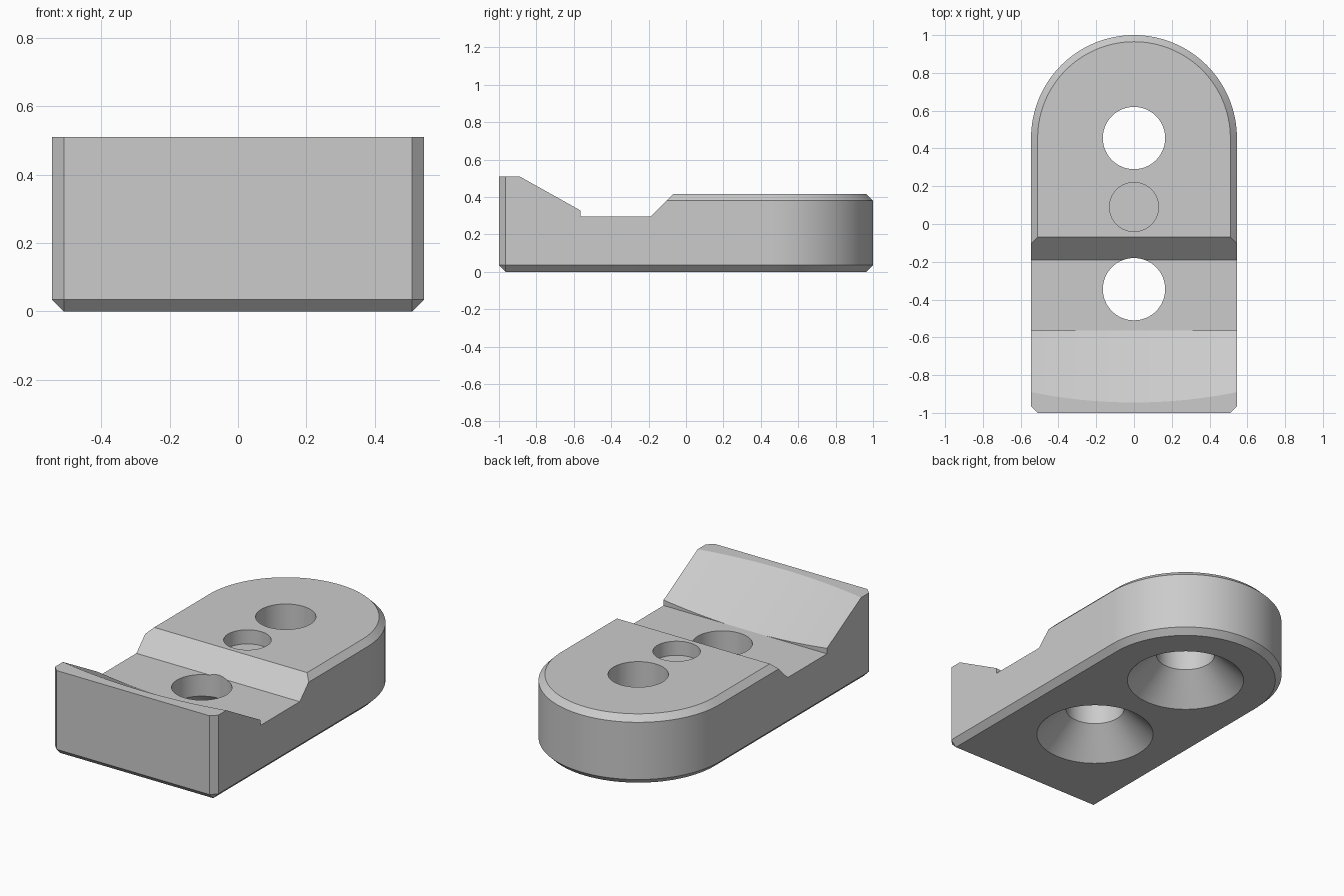
import bpy
import bmesh
from math import sin, cos, pi, sqrt

if "Cube" in bpy.data.objects:
    bpy.data.objects.remove(bpy.data.objects["Cube"], do_unlink=True)

HALF, CH = 0.545, 0.035          # half width, chamfer
ARC_Y = 1 - HALF                 # centre of the rounded end
FLOOR, DECK, LIP = 0.295, 0.415, 0.51
STEP_Y = -0.565
SEGS = 64

grey = bpy.data.materials.new("plain grey")
grey.use_nodes = True
grey.diffuse_color = (0.6, 0.6, 0.6, 1)
grey.node_tree.nodes["Principled BSDF"].inputs["Base Color"].default_value = (0.6, 0.6, 0.6, 1)


def make_object(name, bm):
    bmesh.ops.remove_doubles(bm, verts=bm.verts, dist=1e-5)
    bmesh.ops.recalc_face_normals(bm, faces=bm.faces)
    mesh = bpy.data.meshes.new(name)
    bm.to_mesh(mesh)
    bm.free()
    mesh.materials.append(grey)
    obj = bpy.data.objects.new(name, mesh)
    bpy.context.collection.objects.link(obj)
    return obj


def loft(name, rings):
    """Closed solid through rings of equal length."""
    bm = bmesh.new()
    loops = [[bm.verts.new(p) for p in ring] for ring in rings]
    n = len(loops[0])
    for a, b in zip(loops, loops[1:]):
        for i in range(n):
            j = (i + 1) % n
            bm.faces.new((a[i], a[j], b[j], b[i]))
    bm.faces.new(loops[0][::-1])
    bm.faces.new(loops[-1])
    return make_object(name, bm)


def turned(name, y, profile):
    """Solid of revolution about a vertical axis; profile is (radius, z)."""
    return loft(name, [[(r * cos(2 * pi * i / SEGS), y + r * sin(2 * pi * i / SEGS), z)
                        for i in range(SEGS)] for r, z in profile])


def outline(d, square_front=False):
    """Footprint inset by d: chamfered front corners, round back."""
    w = HALF - d
    if square_front:
        side = [(w, -1 + d), (w, -1 + d)]
    else:
        side = [(HALF - CH, -1), (HALF, -1 + CH)]
    side += [(w, -0.4), (w, -0.3)]
    arc = [(w * cos(pi * i / SEGS), ARC_Y + w * sin(pi * i / SEGS)) for i in range(SEGS + 1)]
    return side + arc + [(-x, y) for x, y in reversed(side)]


# Body: chamfered underside, tall lip at the front, chamfered deck at the back
outer, inner = outline(0), outline(CH)
n = len(outer)
back = range(3, n - 3)
rings = [
    [(x, y, 0) for x, y in outline(CH, True)],
    [(x, y, CH) for x, y in outer],
    [(x, y, DECK - CH if i in back else LIP) for i, (x, y) in enumerate(outer)],
    [(*inner[i], DECK) if i in back else (*outer[i], LIP) for i in range(n)],
]
bm = bmesh.new()
loops = [[bm.verts.new(p) for p in ring] for ring in rings]
front_ids = {0, 1, 2, n - 3, n - 2, n - 1}
for k, (a, b) in enumerate(zip(loops, loops[1:])):
    for i in range(n):
        j = (i + 1) % n
        if k == 2 and i in front_ids and j in front_ids:
            for v, w in ((a[i], b[i]), (a[j], b[j])):
                w.co = v.co
        bm.faces.new((a[i], a[j], b[j], b[i]))
top = loops[-1]
bm.faces.new(loops[0][::-1])
bm.faces.new(top[:3] + top[-3:])
bm.faces.new((top[2], top[3], top[-4], top[-3]))
bm.faces.new(top[3:-3])
bmesh.ops.dissolve_degenerate(bm, dist=1e-5, edges=bm.edges)
body = make_object("clamp_body", bm)

# Valley between the lip and the deck
valley_profile = [(STEP_Y, FLOOR), (-0.19, FLOOR), (-0.07, DECK), (0.13, DECK + 0.2), (STEP_Y, DECK + 0.2)]
cutters = [loft("valley_cutter", [[(x, y, z) for y, z in valley_profile] for x in (-0.7, 0.7)])]

# Hollow conical slope behind the lip
CONE_R, CONE_Y, SLOPE = 2.73, 1.785, 0.572


def cone_z(x, y):
    return LIP + SLOPE * (sqrt(x * x + (y - CONE_Y) ** 2) - CONE_R)


def cone_y(x, z):
    r = CONE_R + (z - LIP) / SLOPE
    return CONE_Y - sqrt(r * r - x * x)


sections = []
for i in range(41):
    x = -0.6 + 0.03 * i
    low = STEP_Y + 0.0005
    sections.append([(x, low, cone_z(x, low)), (x, low, 0.56), (x, cone_y(x, 0.56), 0.56)])
cutters.append(loft("slope_cutter", sections))

# Two countersunk through holes and one shallow blind hole
R = 0.165
for y in (ARC_Y, -0.345):
    cutters.append(turned("screw_hole_cutter", y, [(2 * R + 0.05, -0.05), (R, R), (R, 0.7)]))
cutters.append(turned("blind_hole_cutter", 0.09, [(0.13, DECK - 0.085), (0.13, 0.7)]))

bpy.context.view_layer.objects.active = body
body.select_set(True)
for cutter in cutters:
    cutter.hide_render = True
    mod = body.modifiers.new("cut", 'BOOLEAN')
    mod.operation = 'DIFFERENCE'
    mod.solver = 'EXACT'
    mod.object = cutter
    bpy.ops.object.modifier_apply(modifier=mod.name)
    bpy.data.objects.remove(cutter, do_unlink=True)

bpy.ops.object.shade_smooth_by_angle(angle=pi / 7)
